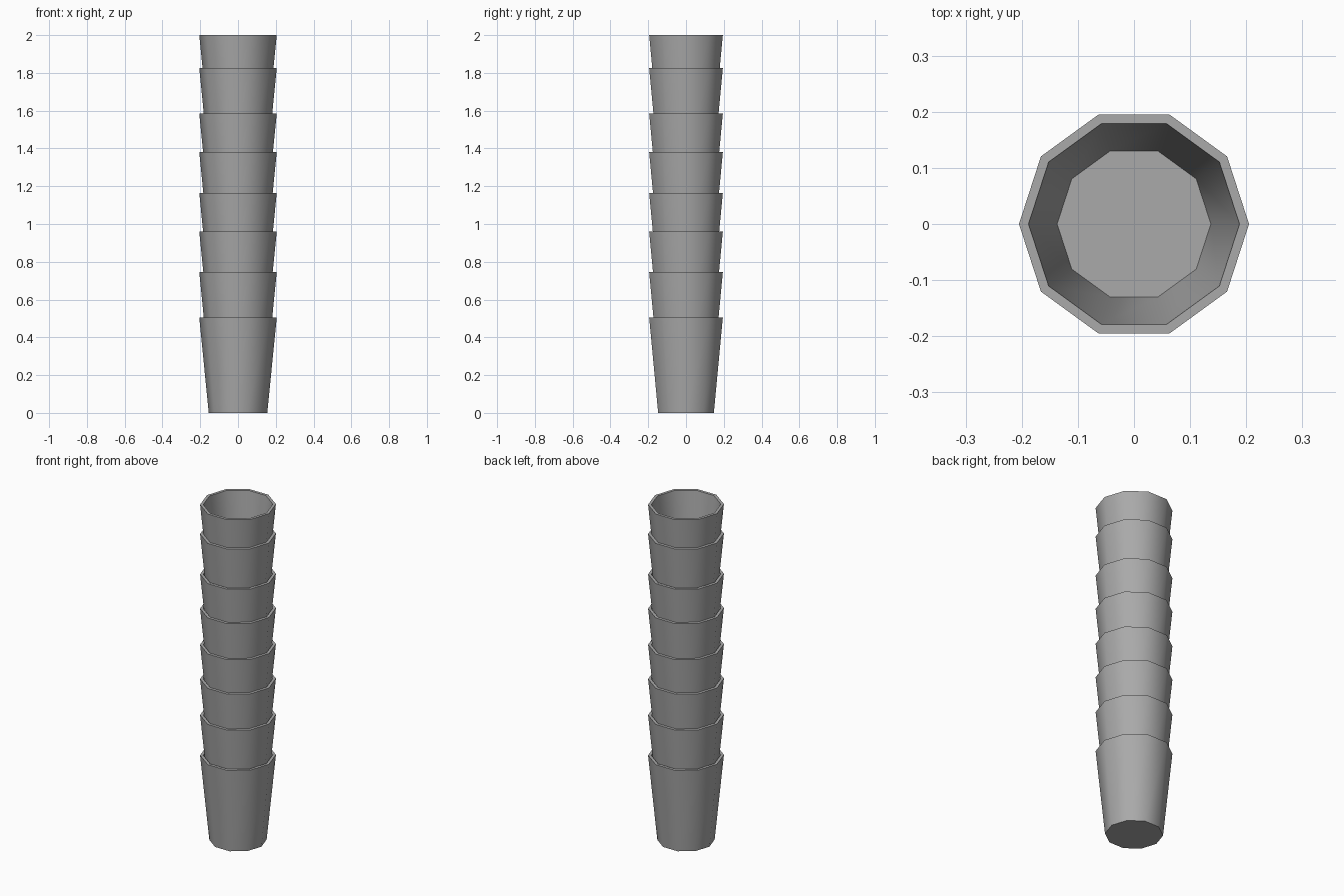
import bpy
import bmesh
import math

default = bpy.data.objects.get("Cube")
if default:
    bpy.data.objects.remove(default, do_unlink=True)

SIDES = 10
HEIGHT = 0.505
# Cup wall from the outer base, over the rim, to the inner floor (radius, height)
PROFILE = [(0.155, 0), (0.205, HEIGHT), (0.188, HEIGHT), (0.137, 0.017)]
RIMS = [0.505, 0.745, 0.96, 1.165, 1.38, 1.585, 1.825, 2.0]

grey = bpy.data.materials.new("grey plastic")
grey.use_nodes = True
color = (0.4, 0.4, 0.4, 1)
grey.diffuse_color = color
grey.node_tree.nodes["Principled BSDF"].inputs["Base Color"].default_value = color


def make_cup(name, base_z):
    bm = bmesh.new()
    rings = []
    for radius, z in PROFILE:
        angles = [math.tau * i / SIDES for i in range(SIDES)]
        rings.append([bm.verts.new((radius * math.cos(a), radius * math.sin(a), z))
                      for a in angles])
    # Walls and rim
    for low, high in zip(rings, rings[1:]):
        for i in range(SIDES):
            j = (i + 1) % SIDES
            bm.faces.new((low[i], low[j], high[j], high[i]))
    # Underside and inner floor
    bm.faces.new(rings[0][::-1])
    bm.faces.new(rings[-1])
    mesh = bpy.data.meshes.new(name)
    bm.to_mesh(mesh)
    bm.free()
    mesh.materials.append(grey)
    cup = bpy.data.objects.new(name, mesh)
    cup.location.z = base_z
    bpy.context.collection.objects.link(cup)
    return cup


# Nested stack
cups = [make_cup(f"cup_{n}", rim - HEIGHT) for n, rim in enumerate(RIMS, 1)]

bpy.ops.object.select_all(action="DESELECT")
for cup in cups:
    cup.select_set(True)
bpy.context.view_layer.objects.active = cups[0]
bpy.ops.object.shade_smooth_by_angle(angle=math.radians(40))
